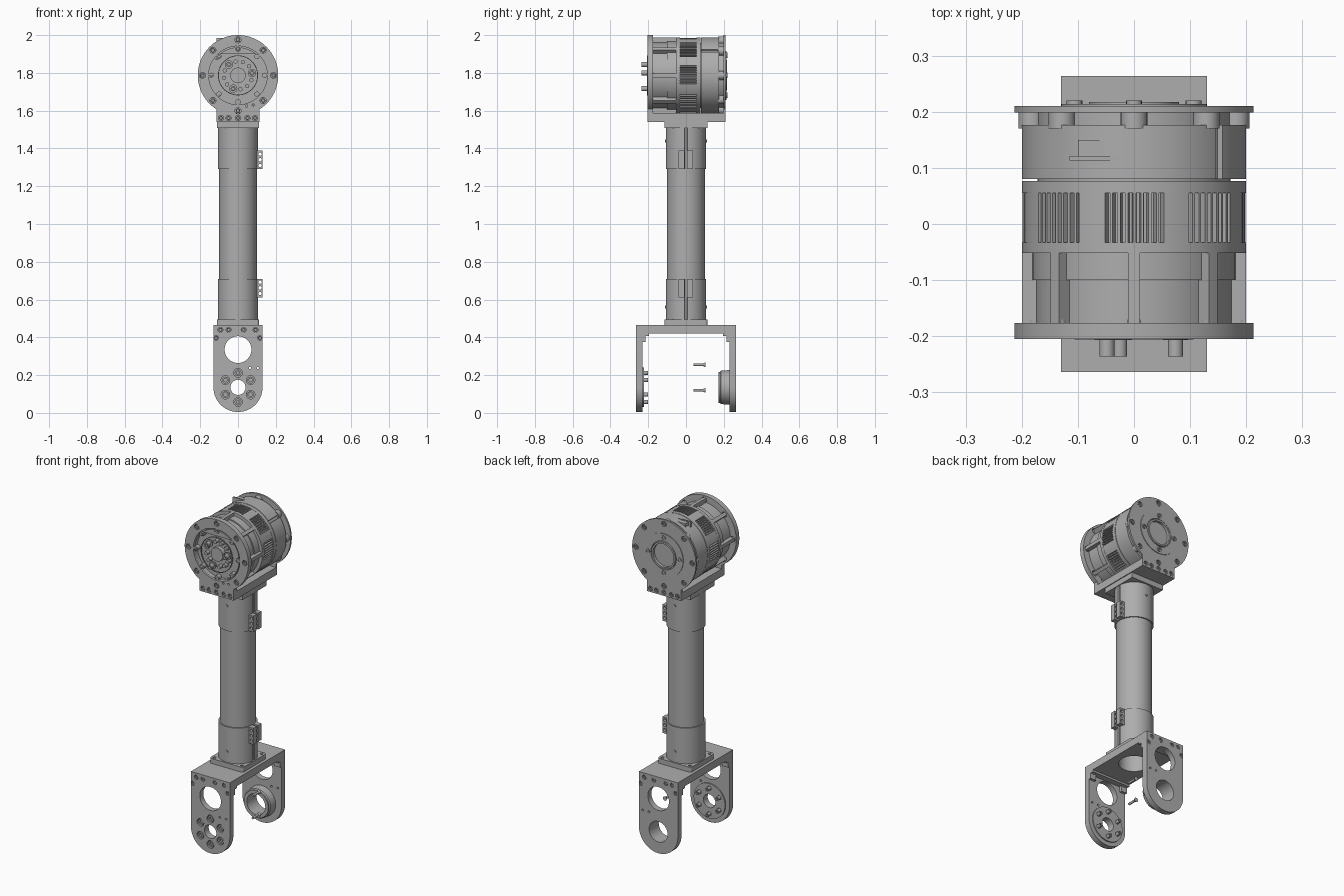
import bpy, bmesh
from math import sin, cos, pi, radians, asin
from mathutils import Matrix

if "Cube" in bpy.data.objects:
    bpy.data.objects.remove(bpy.data.objects["Cube"])

grey = bpy.data.materials.new("machined_grey")
grey.use_nodes = True
COLOR = (0.42, 0.42, 0.42, 1)
grey.diffuse_color = COLOR
grey.node_tree.nodes["Principled BSDF"].inputs["Base Color"].default_value = COLOR

HEAD_Z, PIVOT_Z = 1.787, 0.135
TO_Y = Matrix.Rotation(pi / 2, 4, "X")      # local xy becomes world xz, local z becomes -y


def finish(name, bm, matrix=Matrix()):
    bmesh.ops.remove_doubles(bm, verts=bm.verts, dist=0.00005)
    bmesh.ops.recalc_face_normals(bm, faces=bm.faces)
    bmesh.ops.transform(bm, matrix=matrix, verts=bm.verts)
    mesh = bpy.data.meshes.new(name)
    bm.to_mesh(mesh)
    bm.free()
    mesh.materials.append(grey)
    obj = bpy.data.objects.new(name, mesh)
    bpy.context.collection.objects.link(obj)
    bpy.ops.object.select_all(action="DESELECT")
    obj.select_set(True)
    bpy.context.view_layer.objects.active = obj
    bpy.ops.object.shade_smooth_by_angle(angle=radians(30))
    return obj


def box(name, x, y, z):
    bm = bmesh.new()
    bmesh.ops.create_cube(bm, size=1)
    for v in bm.verts:
        v.co = [(a + b) / 2 + c * (b - a) for (a, b), c in zip((x, y, z), v.co)]
    return finish(name, bm)


def arc(x, y, r, start=0, end=360, n=48):
    count = n if end - start == 360 else n + 1
    angles = [radians(start + (end - start) * i / n) for i in range(count)]
    return [(x + r * cos(a), y + r * sin(a)) for a in angles]


def ring_points(x, y, r, n, start=0):
    return arc(x, y, r, start, start + 360, n)


def plate(name, outline, holes, low, high, upright=True):
    """Extrude a flat outline with round holes; upright plates run along y."""
    curve = bpy.data.curves.new(name, "CURVE")
    curve.dimensions, curve.fill_mode = "2D", "BOTH"
    curve.extrude = (high - low) / 2
    for loop in [outline] + [arc(*h, n=48 if h[2] > 0.03 else 16) for h in holes]:
        spline = curve.splines.new("POLY")
        spline.points.add(len(loop) - 1)
        for point, (x, y) in zip(spline.points, loop):
            point.co = (x, y, 0, 1)
        spline.use_cyclic_u = True
    temp = bpy.data.objects.new(name, curve)
    bm = bmesh.new()
    bm.from_mesh(temp.to_mesh())
    temp.to_mesh_clear()
    bpy.data.objects.remove(temp)
    bpy.data.curves.remove(curve)
    mid = (low + high) / 2
    matrix = Matrix.Translation((0, mid, 0)) @ TO_Y if upright else Matrix.Translation((0, 0, mid))
    return finish(name, bm, matrix)


def lathe(name, profile, x=0, z=HEAD_Z, n=64, upright=True):
    """Spin (radius, position) points about the y axis, or about z."""
    bm = bmesh.new()
    verts = [bm.verts.new((r, 0, h)) for r, h in profile]
    edges = [bm.edges.new(pair) for pair in zip(verts, verts[1:] + verts[:1])]
    bmesh.ops.spin(bm, geom=verts + edges, cent=(0, 0, 0), axis=(0, 0, 1),
                   angle=2 * pi, steps=n, use_merge=True)
    matrix = Matrix.Translation((x, 0, z)) @ Matrix.Rotation(-pi / 2, 4, "X")
    return finish(name, bm, matrix if upright else Matrix.Translation((x, 0, 0)))


def screw(name, x, z, face, back, r=0.012):
    socket = face + (back - face) * 0.5
    lathe(name, [(0, socket), (r / 2, socket), (r / 2, face), (r, face), (r, back), (0, back)],
          x, z, 16)


def notched(name, radius, low, high, z=HEAD_Z, n=720):
    """Prism along y whose radius depends on the angle in degrees."""
    pts = [(i * 360 / n, radius(i * 360 / n)) for i in range(n)]
    keep = [p for i, p in enumerate(pts)
            if i % 6 == 0 or p[1] != pts[i - 1][1] or p[1] != pts[(i + 1) % n][1]]
    outline = [(r * cos(radians(a)), z + r * sin(radians(a))) for a, r in keep]
    return plate(name, outline, [], low, high)


def off_centre(a, step=45):
    return abs((a + step / 2) % step - step / 2)


# Actuator body: ribbed gearbox, vented ring, rear housing, bosses
notched("gearbox_ribs", lambda a: 0.2 if off_centre(a) < 3.5 else 0.174, -0.176, -0.05)
lathe("gearbox_step", [(0, -0.1), (0.181, -0.1), (0.181, -0.05), (0, -0.05)])
for name, low, high in (("vent_front_rim", -0.052, -0.033), ("vent_rear_rim", 0.055, 0.077)):
    lathe(name, [(0, low), (0.2, low), (0.2, high), (0, high)])
notched("vent_fins", lambda a: 0.182 if off_centre(a) < 15.5 and (a + 1) % 4 < 2 else 0.199,
        -0.033, 0.055)
notched("rear_housing", lambda a: 0.19 if 38 < a < 43 else 0.2, 0.08, 0.176)
lathe("rear_core", [(0, 0.07), (0.172, 0.07), (0.172, 0.2), (0, 0.2)])
for x, z in ring_points(0, HEAD_Z, 0.182, 8):
    lathe("rear_boss", [(0, 0.17), (0.024, 0.17), (0.024, 0.201), (0, 0.201)], x, z, 20)

# Cable connectors on the housing
box("connector_base", (-0.115, -0.017), (0.113, 0.121), (1.95, 1.985))
box("connector_body", (-0.1, -0.035), (0.121, 0.15), (1.95, 1.98))
box("lower_connector", (-0.04, 0.04), (0.115, 0.15), (1.585, 1.61))

# Actuator end plates with their bracket tabs
half = math_half = 32.7
def tabbed_disc():
    pts = arc(0, HEAD_Z, 0.213, -90 + half, 270 - half, 64)
    return pts + [(-0.115, 1.54), (0.115, 1.54)]


outer_screws = ring_points(0, HEAD_Z, 0.188, 8)
tab_screws = [(x, 1.561) for x in (-0.09, -0.05, 0, 0.05, 0.09)]
pins = [(0.045, 1.625), (0.08, 1.63)]
plate("front_flange", tabbed_disc(),
      [(0, HEAD_Z, 0.155)] + [(x, z, 0.016) for x, z in outer_screws]
      + [(x, z, 0.014) for x, z in tab_screws] + [(x, z, 0.006) for x, z in pins],
      -0.205, -0.176)
plate("rear_flange", tabbed_disc(),
      [(0, HEAD_Z, 0.085)] + [(x, z, 0.016) for x, z in outer_screws]
      + [(x, z, 0.014) for x, z in tab_screws], 0.199, 0.21)
for x, z in outer_screws:
    screw("front_flange_screw", x, z, -0.202, -0.17)
    screw("rear_flange_screw", x, z, 0.208, 0.19)
for x, z in tab_screws:
    screw("front_tab_screw", x, z, -0.202, -0.17, 0.011)
    screw("rear_tab_screw", x, z, 0.208, 0.19, 0.011)

# Output hub on the front
inner_screws = ring_points(0, HEAD_Z, 0.141, 8)
hub_bolts = ring_points(0, HEAD_Z, 0.075, 3, 10)
small_holes = [p for i, p in enumerate(ring_points(0, HEAD_Z, 0.075, 12, 10)) if i % 4]
plate("output_hub", arc(0, HEAD_Z, 0.148, n=64),
      [(0, HEAD_Z, 0.04)] + [(x, z, 0.011) for x, z in small_holes]
      + [(x, z, 0.014) for x, z in inner_screws], -0.203, -0.17)
lathe("hub_inner_ring", [(0.102, -0.206), (0.106, -0.206), (0.106, -0.2), (0.102, -0.2)])
lathe("hub_bore_ring", [(0.036, -0.2), (0.041, -0.2), (0.041, -0.17), (0.036, -0.17)])
for x, z in inner_screws:
    screw("hub_screw", x, z, -0.205, -0.17, 0.012)
for x, z in hub_bolts:
    lathe("hub_bolt_seat", [(0, -0.207), (0.022, -0.207), (0.022, -0.2), (0, -0.2)], x, z, 20)
    screw("hub_bolt", x, z, -0.236, -0.2, 0.0135)

# Rear bearing ring
lathe("rear_bearing_ring", [(0.085, 0.195), (0.13, 0.195), (0.13, 0.214), (0.085, 0.214)])
lathe("rear_bearing_lip", [(0.07, 0.195), (0.08, 0.195), (0.08, 0.217), (0.07, 0.217)])
for x, z in ring_points(0, HEAD_Z, 0.106, 4):
    screw("bearing_screw", x, z, 0.22, 0.2, 0.014)

# Head bracket base and neck
box("head_bracket_base", (-0.115, 0.115), (-0.19, 0.2), (1.54, 1.587))
box("head_bracket_neck", (-0.11, 0.11), (-0.115, 0.115), (1.508, 1.545))

# Arm tube with slit clamp collars
lathe("arm_tube", [(0.085, 0.47), (0.1, 0.47), (0.1, 1.53), (0.085, 1.53)], z=0, upright=False)
slit = [(0.107 * cos(radians(a)), 0.107 * sin(radians(a))) for a in range(4, 357, 4)]
slit += [(0.098, -0.006), (0.098, 0.006)]
for name, low, high, lug in (("upper", 1.29, 1.512, 1.29), ("lower", 0.49, 0.71, 0.612)):
    plate(name + "_collar", slit, [(0, 0, 0.09)], low, high, upright=False)
    mid = lug + 0.05
    for y in (-0.04, 0.006):
        plate(name + "_clamp_lug",
              [(0.1, lug), (0.131, lug), (0.131, lug + 0.098), (0.1, lug + 0.098)],
              [(0.117, mid + d, 0.009) for d in (-0.03, 0, 0.03)], y, y + 0.032)
    for y in (-0.112, 0.1):
        lathe(name + "_collar_pin", [(0, y), (0.008, y), (0.008, y + 0.012), (0, y + 0.012)],
              z=1.44 if name == "upper" else 0.56, n=16)

# Fork: top plate, square foot and two arms
plate("fork_top", [(-0.13, -0.25), (0.13, -0.25), (0.13, 0.25), (-0.13, 0.25)],
      [(0, 0, 0.085)], 0.42, 0.465, upright=False)
corners = []
for i, (sx, sy) in enumerate(((1, 1), (-1, 1), (-1, -1), (1, -1))):
    corners += arc(sx * 0.098, sy * 0.1, 0.014, i * 90, i * 90 + 90, 6)
foot_screws = [(sx * 0.092, sy * 0.094) for sx in (-1, 1) for sy in (-1, 1)]
plate("tube_foot", corners, [(0, 0, 0.085)] + [(x, y, 0.009) for x, y in foot_screws],
      0.464, 0.495, upright=False)

arm_outline = arc(0, PIVOT_Z, 0.13, 180, 360, 40) + [(0.13, 0.465), (-0.13, 0.465)]
arm_screws = [(x, 0.44) for x in (-0.093, -0.05, 0.03, 0.093)] + [(-0.116, 0.397), (0.116, 0.397)]
pin_holes = [(0.063, 0.238, 0.006), (0.105, 0.238, 0.006)]
pivot_bolts = ring_points(0, PIVOT_Z, 0.077, 6, 30)
common = [(0, 0.335, 0.071)] + [(x, z, 0.013) for x, z in arm_screws] + pin_holes
plate("front_fork_arm", arm_outline,
      common + [(0, PIVOT_Z, 0.04)] + [(x, z, 0.023) for x, z in pivot_bolts], -0.264, -0.23)
plate("rear_fork_arm", arm_outline, common + [(0, PIVOT_Z, 0.068)], 0.229, 0.264)
for x, z in arm_screws:
    screw("front_arm_screw", x, z, -0.262, -0.235, 0.011)
    screw("rear_arm_screw", x, z, 0.262, 0.235, 0.011)
for x, z in pivot_bolts:
    lathe("pivot_bolt_seat", [(0, -0.245), (0.023, -0.245), (0.023, -0.232), (0, -0.232)], x, z, 20)
    screw("pivot_bolt_head", x, z, -0.26, -0.24, 0.018)
    screw("pivot_bolt_tip", x, z, -0.2, -0.235, 0.011)
plate("pivot_pad", arc(0, PIVOT_Z, 0.105),
      [(0, PIVOT_Z, 0.04)] + [(x, z, 0.013) for x, z in pivot_bolts], -0.231, -0.223)

# Rear pivot bearing and stepped inner corners
lathe("pivot_bearing", [(0.062, 0.264), (0.062, 0.172), (0.082, 0.172), (0.082, 0.18),
                        (0.088, 0.185), (0.092, 0.23), (0.068, 0.23), (0.068, 0.264)], z=PIVOT_Z)
for s in (-1, 1):
    for x in (-0.13, 0.09):
        box("fork_corner_tall", (x, x + 0.04), sorted((s * 0.215, s * 0.235)), (0.375, 0.425))
    box("fork_corner_short", (-0.13, 0.13), sorted((s * 0.195, s * 0.235)), (0.408, 0.425))

# Loose screws between the fork arms
for z in (0.255, 0.12):
    lathe("loose_screw", [(0, 0.04), (0.007, 0.04), (0.007, 0.092), (0.013, 0.102), (0, 0.102)],
          0.07, z, 16)
